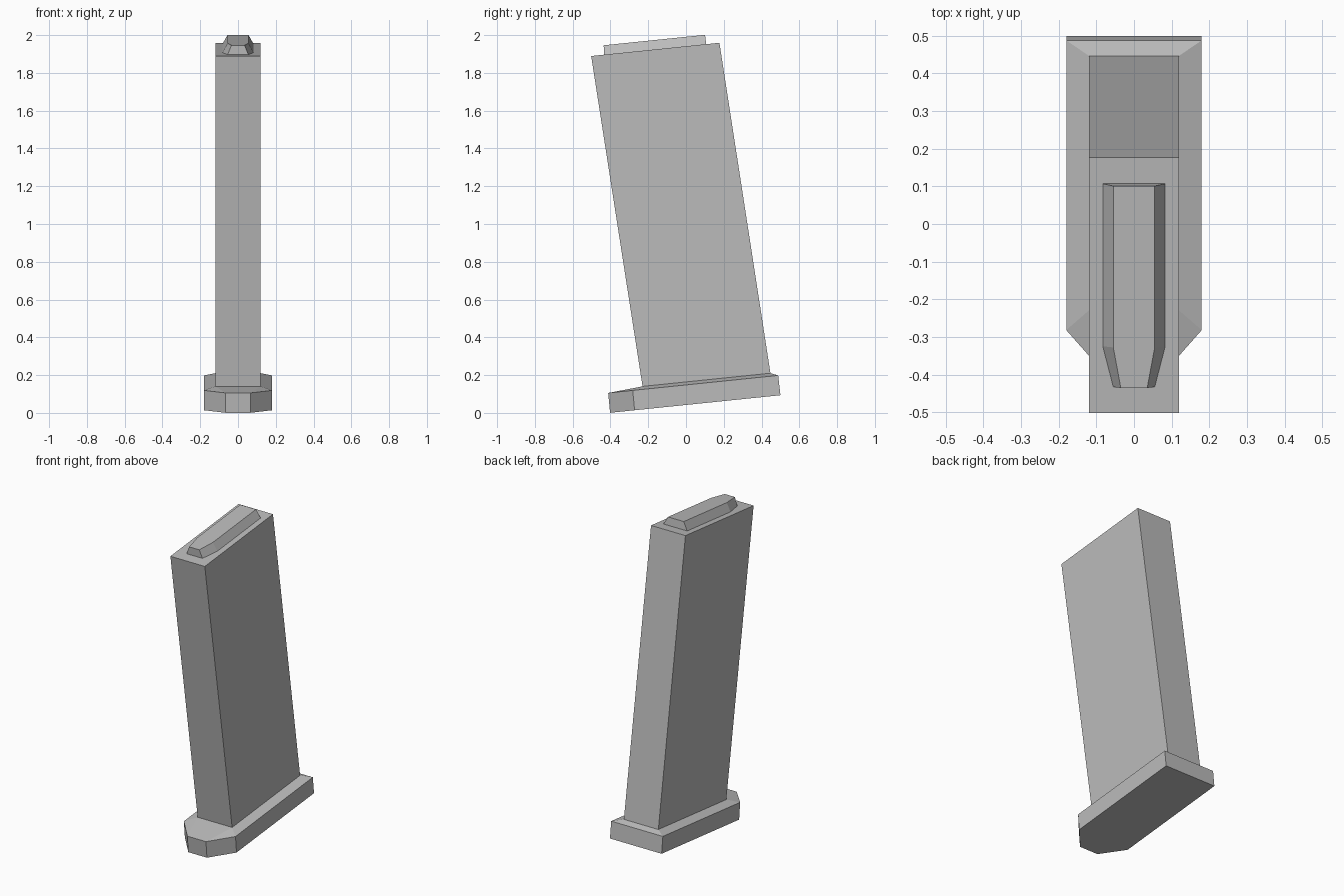
import bpy
import bmesh

cube = bpy.data.objects.get("Cube")
if cube:
    bpy.data.objects.remove(cube, do_unlink=True)

grey = bpy.data.materials.new("plain grey")
grey.use_nodes = True
colour = (0.5, 0.5, 0.5, 1)
grey.diffuse_color = colour
grey.node_tree.nodes["Principled BSDF"].inputs["Base Color"].default_value = colour

SLOPE = 0.103  # all horizontal outlines rise towards the back


def loft(name, rings):
    """Skin mirrored half outlines; each ring is (height at y = 0, [(x, y), ...])."""
    bm = bmesh.new()
    loops = []
    for height, half in rings:
        outline = half + [(-x, y) for x, y in reversed(half)]
        loops.append([bm.verts.new((x, y, height + SLOPE * y)) for x, y in outline])
    for low, high in zip(loops, loops[1:]):
        for i in range(len(low)):
            j = (i + 1) % len(low)
            bm.faces.new((low[i], low[j], high[j], high[i]))
    bm.faces.new(loops[0][::-1])
    bm.faces.new(loops[-1])
    bmesh.ops.remove_doubles(bm, verts=bm.verts, dist=0.0001)
    bmesh.ops.recalc_face_normals(bm, faces=bm.faces)
    mesh = bpy.data.meshes.new(name)
    bm.to_mesh(mesh)
    bm.free()
    mesh.materials.append(grey)
    obj = bpy.data.objects.new(name, mesh)
    bpy.context.collection.objects.link(obj)
    return obj


# Slanted rectangular column
foot = [(0.12, -0.23), (0.12, 0.447)]
loft("column", [
    (0.164, foot),
    (1.941, [(0.12, -0.502), (0.12, 0.177)]),
])

# Base plate with chamfered front corners and a shallow slope up to the column
loft("base_plate", [
    (0.042, [(0.065, -0.402), (0.18, -0.272), (0.18, 0.5)]),
    (0.148, [(0.065, -0.412), (0.18, -0.282), (0.18, 0.488)]),
    (0.164, [foot[0], foot[0], foot[1]]),
])

# Tapered ridge on top of the column
loft("top_ridge", [
    (1.941, [(0.055, -0.433), (0.083, -0.325), (0.083, 0.107)]),
    (1.991, [(0.035, -0.436), (0.055, -0.328), (0.055, 0.101)]),
])
